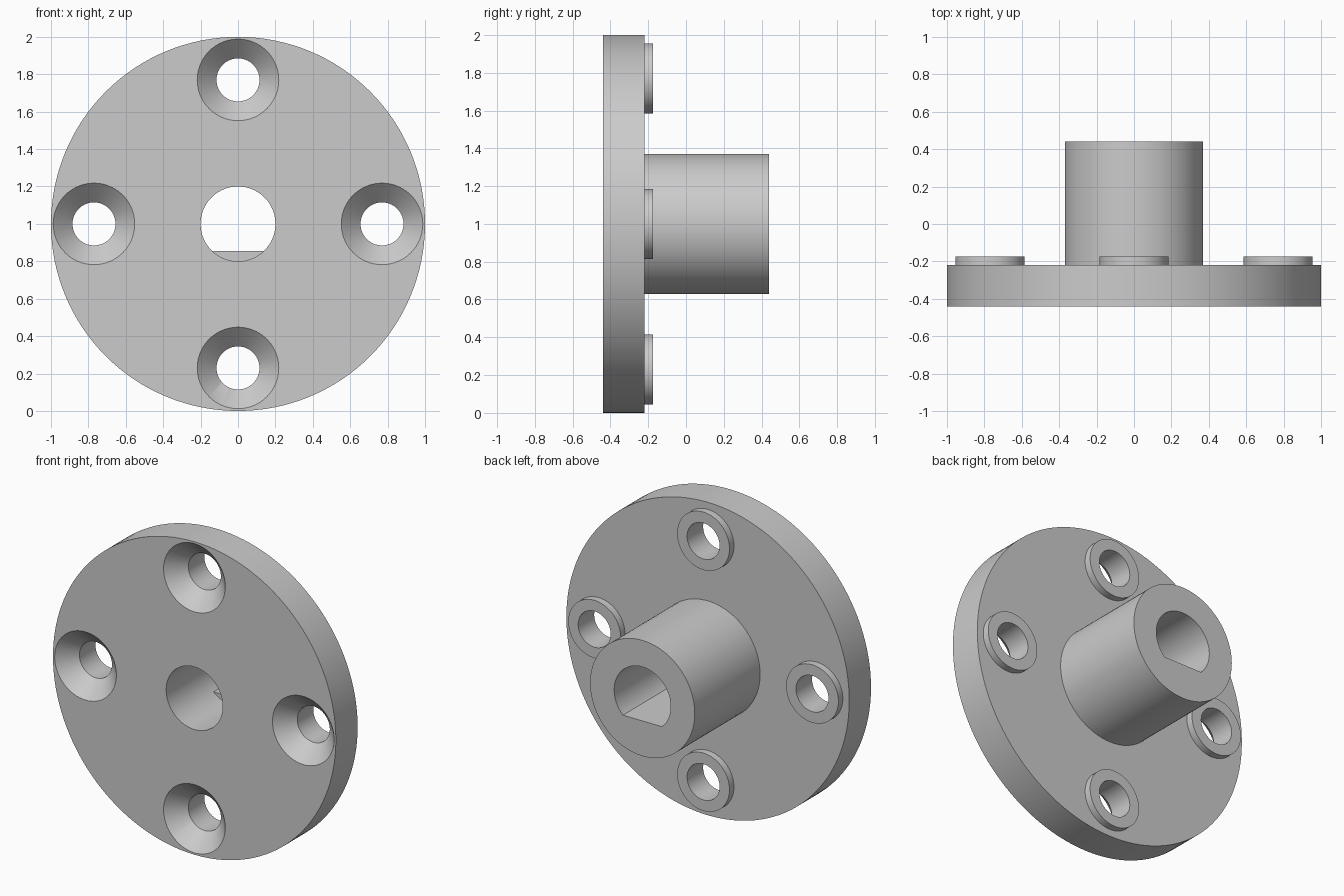
import bpy, bmesh, math
from mathutils import Matrix, Vector

cube = bpy.data.objects.get("Cube")
if cube:
    bpy.data.objects.remove(cube, do_unlink=True)

grey = bpy.data.materials.new("plain grey")
grey.use_nodes = True
colour = (0.6, 0.6, 0.6, 1)
grey.diffuse_color = colour
grey.node_tree.nodes["Principled BSDF"].inputs["Base Color"].default_value = colour

FRONT, PLATE_BACK, BOSS_BACK, HUB_BACK = -0.44, -0.22, -0.175, 0.44
FLAT_START, FLAT_HEIGHT = -0.05, -0.145
HOLE_CIRCLE, HOLE_R, SINK_R = 0.77, 0.115, 0.218


def round_part(name, y0, y1, r0, r1=None, at=(0, 0), flat=None, segments=96):
    """Cylinder or cone along y, centred at x, z; flat trims it to a D section."""
    bm = bmesh.new()
    bmesh.ops.create_cone(bm, cap_ends=True, segments=segments, radius1=r0,
                          radius2=r0 if r1 is None else r1, depth=y1 - y0)
    bmesh.ops.rotate(bm, verts=bm.verts, matrix=Matrix.Rotation(-math.pi / 2, 3, "X"))
    if flat is not None:
        cut = bmesh.ops.bisect_plane(bm, geom=bm.verts[:] + bm.edges[:] + bm.faces[:],
                                     plane_co=(0, 0, flat), plane_no=(0, 0, -1),
                                     clear_outer=True)
        rim = [e for e in cut["geom_cut"] if isinstance(e, bmesh.types.BMEdge)]
        bmesh.ops.holes_fill(bm, edges=rim)
    bmesh.ops.translate(bm, verts=bm.verts, vec=Vector((at[0], (y0 + y1) / 2, 1 + at[1])))
    bmesh.ops.recalc_face_normals(bm, faces=bm.faces)
    mesh = bpy.data.meshes.new(name)
    bm.to_mesh(mesh)
    bm.free()
    mesh.materials.append(grey)
    obj = bpy.data.objects.new(name, mesh)
    bpy.context.collection.objects.link(obj)
    return obj


def combine(body, tool, operation):
    """Apply a boolean and remove the tool object."""
    bpy.context.view_layer.objects.active = body
    mod = body.modifiers.new(operation.lower(), "BOOLEAN")
    mod.operation, mod.solver, mod.object = operation, "EXACT", tool
    bpy.ops.object.modifier_apply(modifier=mod.name)
    bpy.data.objects.remove(tool, do_unlink=True)


# Round plate with the hub behind it
flange = round_part("flange", FRONT, PLATE_BACK, 1, segments=128)
combine(flange, round_part("hub", -0.3, HUB_BACK, 0.37), "UNION")

# Four raised bosses with countersunk screw holes
spots = [(HOLE_CIRCLE * math.cos(a), HOLE_CIRCLE * math.sin(a))
         for a in (i * math.pi / 2 for i in range(4))]
sink_depth = SINK_R - HOLE_R
extra = 0.02
for spot in spots:
    combine(flange, round_part("boss", -0.25, BOSS_BACK, 0.185, at=spot, segments=64), "UNION")
for spot in spots:
    combine(flange, round_part("screw_hole", FRONT - 0.1, 0, HOLE_R, at=spot, segments=64),
            "DIFFERENCE")
    combine(flange, round_part("countersink", FRONT - extra, FRONT + sink_depth,
                               SINK_R + extra, HOLE_R, at=spot, segments=64), "DIFFERENCE")

# Shaft bore: round at the front, D-shaped through the rest of the hub
combine(flange, round_part("d_bore", FRONT - 0.1, HUB_BACK + 0.1, 0.2, flat=FLAT_HEIGHT),
        "DIFFERENCE")
combine(flange, round_part("round_bore", FRONT - 0.1, FLAT_START, 0.2), "DIFFERENCE")

# Smooth round walls with crisp edges
bpy.ops.object.select_all(action="DESELECT")
flange.select_set(True)
bpy.context.view_layer.objects.active = flange
bpy.ops.object.shade_smooth_by_angle(angle=math.radians(30))
